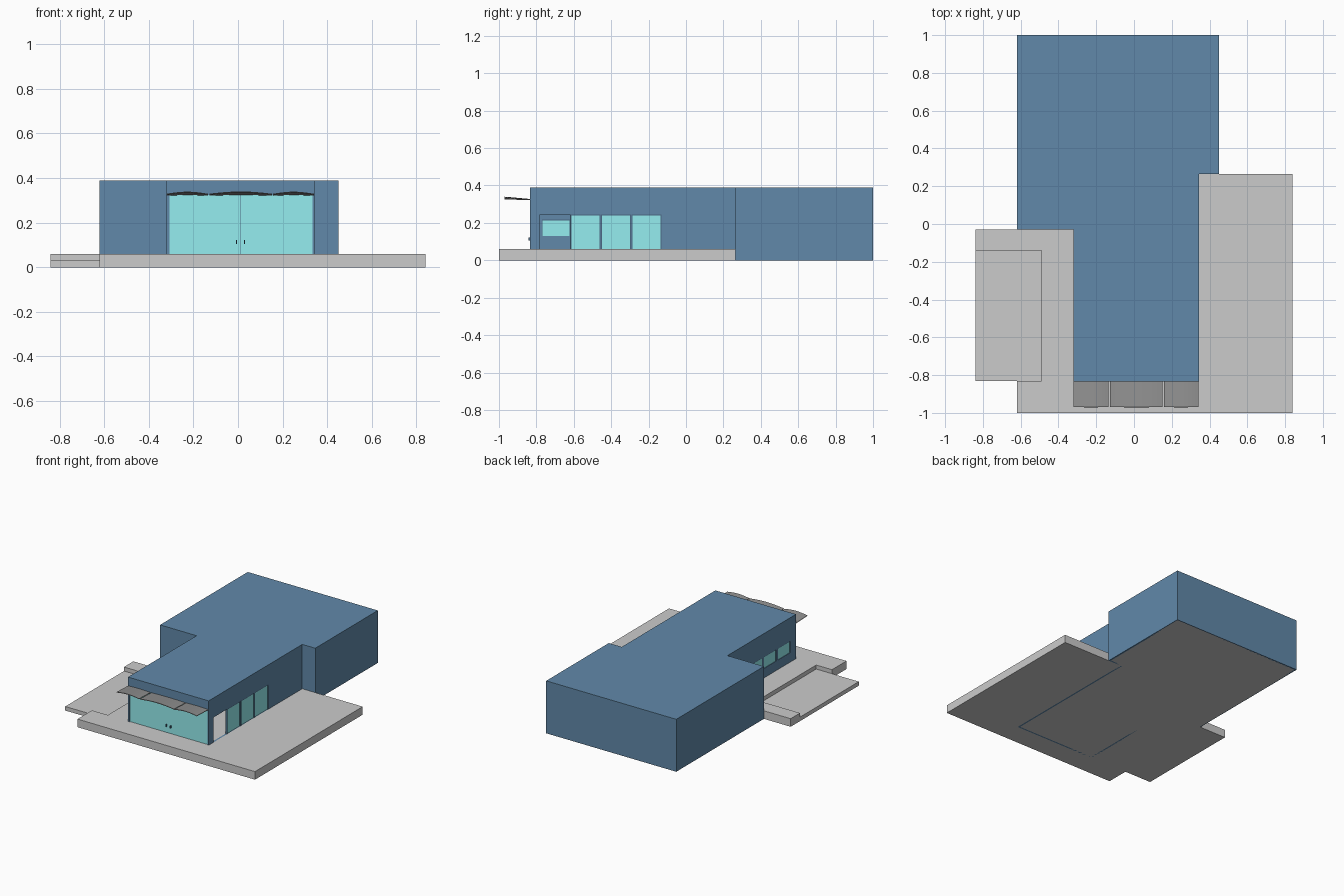
import bpy, bmesh, math
from mathutils import Vector

if "Cube" in bpy.data.objects:
    bpy.data.objects.remove(bpy.data.objects["Cube"])


def material(name, rgb):
    m = bpy.data.materials.new(name)
    m.diffuse_color = (*rgb, 1)
    m.use_nodes = True
    m.node_tree.nodes["Principled BSDF"].inputs["Base Color"].default_value = m.diffuse_color
    return m


BLUE = material("blue_wall", (0.12, 0.25, 0.40))
GLASS = material("teal_glass", (0.30, 0.85, 0.87))
FRAME = material("dark_blue_frame", (0.07, 0.14, 0.23))
CANOPY = material("dark_grey_metal", (0.28, 0.28, 0.28))


def finish(name, bm, mat=None):
    bmesh.ops.recalc_face_normals(bm, faces=bm.faces)
    me = bpy.data.meshes.new(name)
    bm.to_mesh(me)
    bm.free()
    ob = bpy.data.objects.new(name, me)
    bpy.context.collection.objects.link(ob)
    if mat:
        me.materials.append(mat)
    return ob


def prism(name, outline, z0, z1, mat=None):
    bm = bmesh.new()
    face = bm.faces.new([bm.verts.new((x, y, z0)) for x, y in outline])
    ext = bmesh.ops.extrude_face_region(bm, geom=[face])["geom"]
    verts = [v for v in ext if isinstance(v, bmesh.types.BMVert)]
    bmesh.ops.translate(bm, verts=verts, vec=(0, 0, z1 - z0))
    return finish(name, bm, mat)


def boxes(name, ranges, mat=None):
    # each range is (x0, x1, y0, y1, z0, z1)
    bm = bmesh.new()
    for x0, x1, y0, y1, z0, z1 in ranges:
        vs = bmesh.ops.create_cube(bm, size=1)["verts"]
        bmesh.ops.scale(bm, verts=vs, vec=(x1 - x0, y1 - y0, z1 - z0))
        bmesh.ops.translate(bm, verts=vs, vec=((x0 + x1) / 2, (y0 + y1) / 2, (z0 + z1) / 2))
    return finish(name, bm, mat)


def inset(outline, t):
    # inward offset of a right-angled counter-clockwise outline
    pts = [Vector(p) for p in outline]
    out = []
    for i, p in enumerate(pts):
        a = (p - pts[i - 1]).normalized()
        b = (pts[(i + 1) % len(pts)] - p).normalized()
        out.append(p + t * Vector((-a.y - b.y, a.x + b.x)))
    return out


def cut(ob, cutter):
    cutter.hide_render = True
    cutter.hide_viewport = True
    cutter.display_type = 'WIRE'
    mod = ob.modifiers.new("cut", 'BOOLEAN')
    mod.operation = 'DIFFERENCE'
    mod.solver = 'EXACT'
    mod.object = cutter


FLOOR, ROOF, T = 0.06, 0.39, 0.012

# Raised slab (also the indoor floor) and the lower lane on the left
prism("base_slab", [(-0.62, -1), (0.84, -1), (0.84, 0.265), (0.445, 0.265), (0.445, 0.995),
                    (-0.615, 0.995), (-0.615, -0.03), (-0.84, -0.03), (-0.84, -0.14),
                    (-0.49, -0.14), (-0.49, -0.83), (-0.62, -0.83)], 0, FLOOR)
boxes("lower_lane", [(-0.84, -0.49, -0.83, -0.14, 0, 0.03)])

# Hollow building shell
plan = [(-0.32, -0.835), (0.343, -0.835), (0.343, 0.265), (0.45, 0.265),
        (0.45, 1), (-0.62, 1), (-0.62, -0.03), (-0.32, -0.03)]
shell = prism("building_shell", plan, 0, ROOF, BLUE)
cut(shell, prism("interior_cutter", inset(plan, T), -0.1, ROOF - T))

# Openings: shop front, four tall bays on the right, four small ones on the left
bays = [(-0.78 + i * 0.163, -0.62 + i * 0.163) for i in range(4)]
front = (-0.308, 0.334)
openings = [(*front, -0.9, -0.8, FLOOR, 0.325)]
openings += [(0.3, 0.4, a, b, FLOOR, 0.245) for a, b in bays]
openings += [(-0.4, -0.3, a + 0.01, b, 0.13, 0.217) for a, b in bays]
cut(shell, boxes("opening_cutter", openings))


def side_window(name, x, y0, y1, z0, z1, f=0.006):
    # frame ring with a thin pane inside
    h = 0.005
    boxes(name + "_frame", [(x - h, x + h, y0, y0 + f, z0, z1), (x - h, x + h, y1 - f, y1, z0, z1),
                            (x - h, x + h, y0 + f, y1 - f, z1 - f, z1)], FRAME)
    boxes(name + "_pane", [(x - 0.002, x + 0.002, y0 + f, y1 - f, z0, z1 - f)], GLASS)


# Side windows; the first right bay stays open
for i, (a, b) in enumerate(bays):
    if i:
        side_window(f"right_window_{i}", 0.336, a, b, FLOOR, 0.245)
    side_window(f"left_window_{i + 1}", -0.314, a + 0.01, b, 0.13, 0.217, 0.004)

# Glazed shop front with a double door
mid = 0.012
boxes("front_glass", [(front[0], mid - 0.001, -0.829, -0.824, FLOOR, 0.325),
                      (mid + 0.001, front[1], -0.829, -0.824, FLOOR, 0.325)], GLASS)
boxes("door_seam", [(mid - 0.001, mid + 0.001, -0.829, -0.824, FLOOR, 0.325)], FRAME)
boxes("door_handles", [(mid + s * 0.018 - 0.002, mid + s * 0.018 + 0.002, -0.842, -0.829, 0.105, 0.122)
                       for s in (-1, 1)], FRAME)


def awning(name, x0, x1, rise, n=10):
    # thin sheet, flat at the wall and arched along its raised front edge
    bm = bmesh.new()
    rows = []
    for y, z, r in ((-0.97, 0.328, rise), (-0.835, 0.323, rise * 0.3)):
        rows.append([bm.verts.new((x0 + (x1 - x0) * i / n, y, z + r * math.sin(math.pi * i / n)))
                     for i in range(n + 1)])
    for i in range(n):
        bm.faces.new((rows[0][i], rows[0][i + 1], rows[1][i + 1], rows[1][i]))
    ob = finish(name, bm, CANOPY)
    mod = ob.modifiers.new("thickness", 'SOLIDIFY')
    mod.thickness = 0.004
    mod.offset = 0


# Three awning sections over the shop front
awning("awning_left", -0.32, -0.135, 0.009)
awning("awning_middle", -0.128, 0.152, 0.010)
awning("awning_right", 0.158, 0.34, 0.009)
